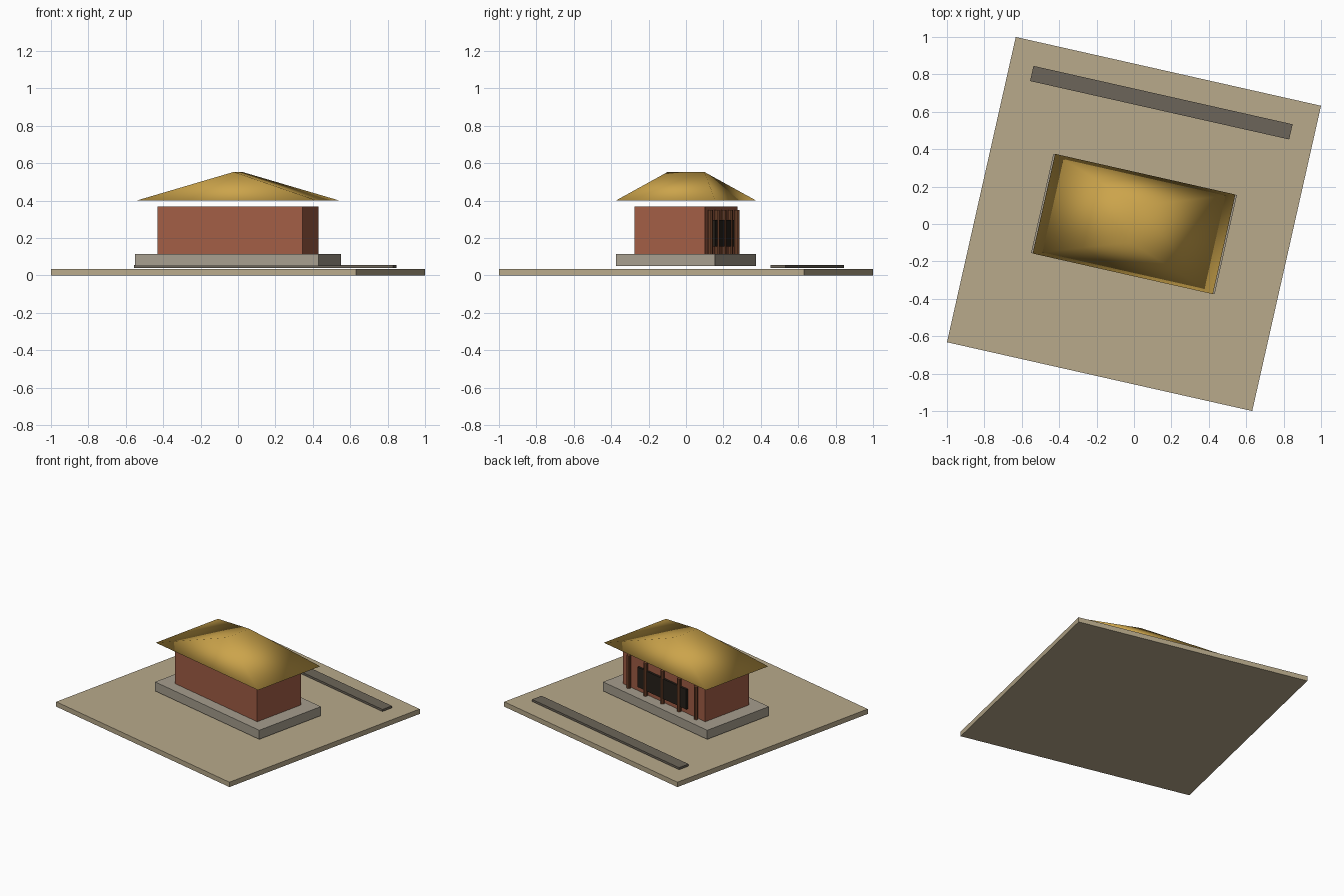
import bpy, bmesh, math
from mathutils import Matrix

if "Cube" in bpy.data.objects:
    bpy.data.objects.remove(bpy.data.objects["Cube"])

# whole site is turned slightly about z
TURN = Matrix.Rotation(math.radians(-12.7), 4, 'Z')


def material(name, rgb):
    m = bpy.data.materials.new(name)
    m.diffuse_color = (*rgb, 1)
    m.use_nodes = True
    m.node_tree.nodes["Principled BSDF"].inputs["Base Color"].default_value = m.diffuse_color
    return m


SAND = material("sand", (0.48, 0.40, 0.26))
PAVING = material("paving", (0.15, 0.13, 0.10))
STONE = material("stone", (0.38, 0.34, 0.27))
BRICK = material("brick", (0.36, 0.11, 0.06))
GOLD = material("gold_tiles", (0.60, 0.37, 0.07))
WOOD = material("wood", (0.20, 0.07, 0.03))
DARK = material("dark_panel", (0.02, 0.015, 0.01))


def finish(name, bm, mat, smooth=False):
    bmesh.ops.recalc_face_normals(bm, faces=bm.faces)
    bm.transform(TURN)
    for f in bm.faces:
        f.smooth = smooth
    me = bpy.data.meshes.new(name)
    bm.to_mesh(me)
    bm.free()
    me.materials.append(mat)
    ob = bpy.data.objects.new(name, me)
    bpy.context.collection.objects.link(ob)
    return ob


def box(name, hx, hy, z0, z1, mat, y=0):
    bm = bmesh.new()
    bmesh.ops.create_cube(bm, size=1, matrix=Matrix.Translation((0, y, (z0 + z1) / 2))
                          @ Matrix.Diagonal((2 * hx, 2 * hy, z1 - z0, 1)))
    return finish(name, bm, mat)


# ground, path, base and hall
box("ground_slab", 0.8365, 0.8365, 0, 0.035, SAND)
box("path", 0.71, 0.0415, 0.04, 0.055, PAVING, y=0.665)
box("stone_platform", 0.503, 0.271, 0.05, 0.115, STONE)
box("hall_walls", 0.3975, 0.1925, 0.115, 0.368, BRICK)

# dark screen and columns along the rear wall
box("dark_screen", 0.235, 0.0075, 0.153, 0.296, DARK, y=0.205)
for i in range(5):
    bm = bmesh.new()
    bmesh.ops.create_cone(bm, cap_ends=True, segments=10, radius1=0.014, radius2=0.014,
                          depth=0.235,
                          matrix=Matrix.Translation((-0.325 + i * 0.1625, 0.207, 0.2325)))
    column = finish(f"column_{i + 1}", bm, WOOD)

# closed hip roof with a short ridge running front to back, smooth shaded
bm = bmesh.new()
a, b, r = 0.494, 0.273, 0.1
e = [bm.verts.new((x, y, 0.40)) for x, y in ((-a, -b), (a, -b), (a, b), (-a, b))]
f, k = (bm.verts.new((0, y, 0.553)) for y in (-r, r))
for loop in ((e[0], e[1], f), (e[1], e[2], k, f), (e[2], e[3], k), (e[3], e[0], f, k),
             (e[3], e[2], e[1], e[0])):
    bm.faces.new(loop)
finish("hip_roof", bm, GOLD, smooth=True)
